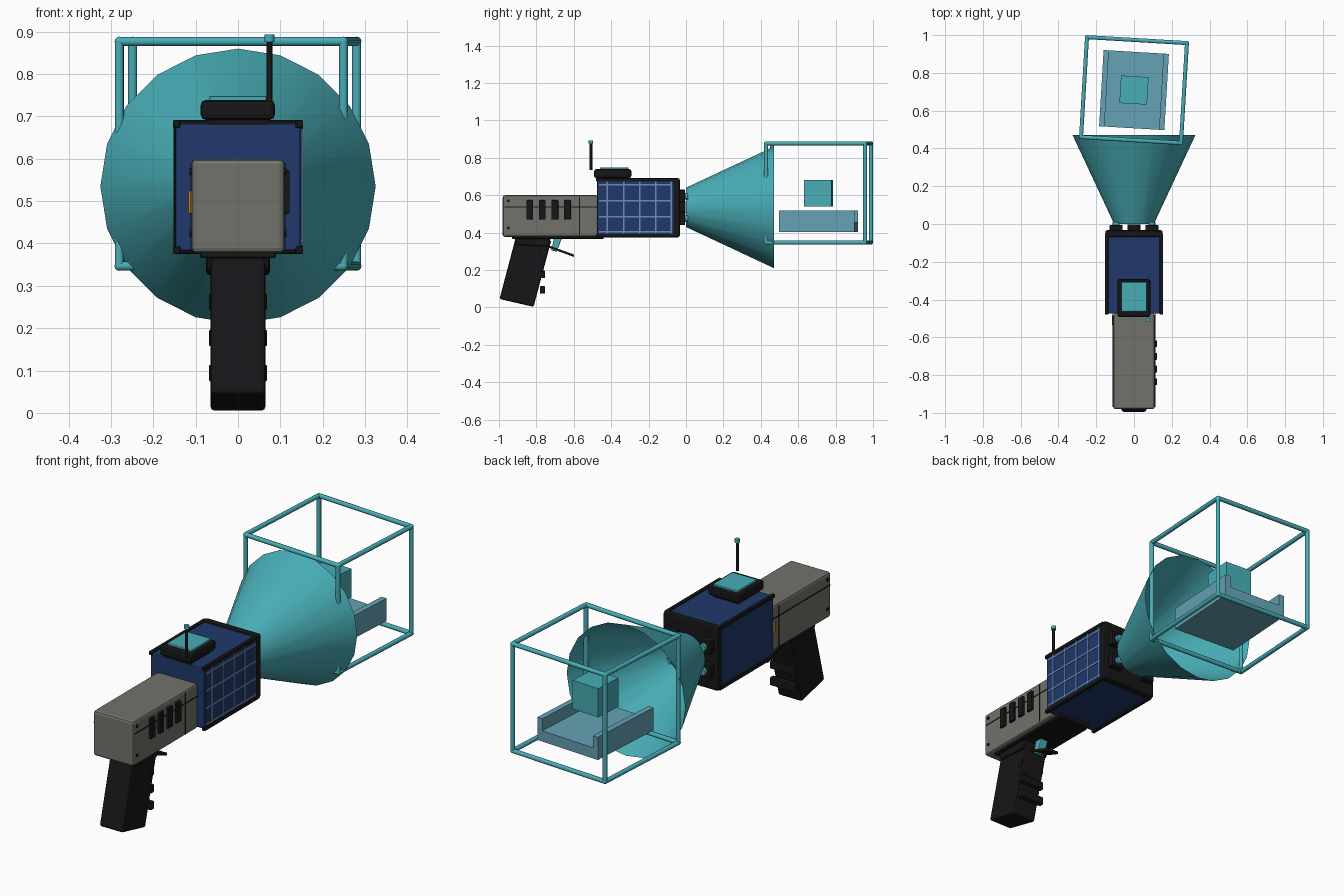
import bpy, bmesh, math
from mathutils import Vector, Matrix

if "Cube" in bpy.data.objects:
    bpy.data.objects.remove(bpy.data.objects["Cube"])


def mat(name, r, g, b):
    m = bpy.data.materials.new(name)
    m.diffuse_color = (r, g, b, 1)
    m.use_nodes = True
    m.node_tree.nodes["Principled BSDF"].inputs["Base Color"].default_value = m.diffuse_color
    return m


TEAL = mat("teal", .065, .42, .47)
NAVY = mat("navy", .014, .04, .15)
GREY = mat("warm_grey", .17, .17, .15)
BLACK = mat("black", .008, .008, .009)
LINE = mat("pale_blue", .16, .27, .50)
STEEL = mat("steel_blue", .13, .36, .46)
AMBER = mat("amber", .55, .25, .01)


def finish(bm, name, material, bevel=0, smooth=False):
    bmesh.ops.recalc_face_normals(bm, faces=bm.faces)
    me = bpy.data.meshes.new(name)
    bm.to_mesh(me)
    bm.free()
    ob = bpy.data.objects.new(name, me)
    bpy.context.collection.objects.link(ob)
    me.materials.append(material)
    if bevel:
        mod = ob.modifiers.new("bevel", 'BEVEL')
        mod.width, mod.segments = bevel, 2
    if smooth:
        bpy.ops.object.select_all(action='DESELECT')
        ob.select_set(True)
        bpy.context.view_layer.objects.active = ob
        bpy.ops.object.shade_smooth_by_angle(angle=math.radians(40))
    return ob


def add_box(bm, x, y, z, matrix=Matrix()):
    c = Vector([(a[0] + a[1]) / 2 for a in (x, y, z)])
    s = [a[1] - a[0] for a in (x, y, z)]
    bmesh.ops.create_cube(bm, size=1, matrix=matrix @ Matrix.Translation(c) @ Matrix.Diagonal((*s, 1)))


def boxes(name, material, items, bevel=0, matrix=Matrix()):
    bm = bmesh.new()
    for it in items:
        add_box(bm, *it, matrix)
    return finish(bm, name, material, bevel)


def prism(name, material, pts, half, bevel=0):
    """Side profile in (y, z), extruded across x."""
    bm = bmesh.new()
    f = bm.faces.new([bm.verts.new((-half, y, z)) for y, z in pts])
    ext = bmesh.ops.extrude_face_region(bm, geom=[f])
    bmesh.ops.translate(bm, vec=(2 * half, 0, 0),
                        verts=[v for v in ext["geom"] if isinstance(v, bmesh.types.BMVert)])
    return finish(bm, name, material, bevel)


def add_rod(bm, a, b, r, n=12):
    a, b = Vector(a), Vector(b)
    rot = (b - a).to_track_quat('Z', 'Y').to_matrix().to_4x4()
    bmesh.ops.create_cone(bm, cap_ends=True, segments=n, radius1=r, radius2=r, depth=(b - a).length,
                          matrix=Matrix.Translation((a + b) / 2) @ rot)


def rods(name, material, items, r, n=12):
    bm = bmesh.new()
    for a, b in items:
        add_rod(bm, a, b, r, n)
    return finish(bm, name, material, smooth=True)


# Rear housing with seams, vents, screws and side switch
boxes("rear_housing", GREY, [((-.11, .11), (-.98, -.47), (.377, .60))], .012)
boxes("housing_seams", BLACK, [((s * .1115 - .001, s * .1115 + .001), y, z) for s in (-1, 1)
      for y, z in (((-.97, -.47), (.535, .540)), ((-.572, -.567), (.385, .59)))])
boxes("side_vents", BLACK, [((.105, .122), (y, y + .036), (.47, .573))
      for y in (-.853, -.786, -.719, -.652)], .003)
rods("housing_screws", BLACK, [((s * .108, -.95, z), (s * .114, -.95, z))
     for s in (-1, 1) for z in (.425, .57)], .008)
boxes("side_switch", AMBER, [((-.117, -.105), (-.535, -.485), (.47, .525))], .002)

# Grip, finger ridges, underside rail, trigger
prism("grip", BLACK, [(-.997, .045), (-.815, .003), (-.72, .36), (-.91, .375)], .065, .010)
boxes("finger_ridges", BLACK, [((-.069, .069), (-.781, -.753), (z - .02, z + .02))
      for z in (.094, .177, .262)], .005)
prism("grip_collar", BLACK, [(-.92, .385), (-.905, .335), (-.735, .325), (-.72, .385)], .075, .008)
boxes("underside_rail", BLACK, [((-.09, .09), (-.93, -.44), (.366, .388))], .005)
prism("trigger", TEAL, [(-.72, .305), (-.69, .298), (-.662, .375), (-.705, .375)], .022, .004)
prism("trigger_guard", BLACK, [(-.75, .325), (-.60, .270), (-.60, .283), (-.75, .338)], .03)

# Main body, corner rails and end plate
boxes("main_body", NAVY, [((-.147, .147), (-.475, -.06), (.383, .683))], .004)
boxes("corner_rails", BLACK, [((x - .009, x + .009), (-.48, -.05), (z - .009, z + .009))
      for x in (-.145, .145) for z in (.384, .682)], .003)
boxes("front_plate", BLACK, [((-.152, .152), (-.07, -.033), (.375, .691))], .010)

# Gridded panel on the right side
boxes("side_panel", NAVY, [((.146, .150), (-.465, -.075), (.395, .672))])
boxes("panel_grid", LINE,
      [((.149, .153), (y - .004, y + .004), (.395, .672)) for y in (-.42, -.333, -.247, -.163, -.08)]
      + [((.149, .153), (-.465, -.075), (z - .004, z + .004)) for z in (.405, .485, .57, .655)])

# Screen unit and antenna
boxes("screen_base", BLACK, [((-.07, .07), (-.475, -.31), (.68, .70))])
boxes("screen_case", BLACK, [((-.088, .087), (-.492, -.292), (.692, .739))], .012)
boxes("screen", TEAL, [((-.067, .067), (-.46, -.308), (.73, .748))], .002)
rods("antenna", BLACK, [((.074, -.508, .735), (.074, -.508, .88))], .007)
rods("antenna_tip", TEAL, [((.074, -.508, .876), (.074, -.508, .893))], .012)

# Emitter prongs
prongs = [(x, z) for x in (-.095, .095) for z in (.475, .595)]
boxes("emitter_mounts", BLACK, [((x - .035, x + .035), (-.04, -.005), (z - .035, z + .035))
      for x, z in prongs], .006)
rods("emitter_core", BLACK, [((0, -.04, .535), (0, -.003, .535))], .035, 16)
rods("emitter_tips", TEAL, [((x, -.01, z), (x, .01, z)) for x, z in prongs], .018)

# Open projection cone
bm = bmesh.new()
bmesh.ops.create_cone(bm, cap_ends=False, segments=20, radius1=.105, radius2=.325, depth=.47,
                      matrix=Matrix.Translation((0, .235, .535)) @ Matrix.Rotation(-math.pi / 2, 4, 'X'))
finish(bm, "projection_cone", TEAL, smooth=True)

# Wire cube, tray and floating block, all slightly turned
turn = Matrix.Translation((0, .709, .612)) @ Matrix.Rotation(math.radians(-3.4), 4, 'Z')
h = .265
bars, corners = [], []
for i in (-h, h):
    for j in (-h, h):
        bars += [((-h, i, j), (h, i, j)), ((i, -h, j), (i, h, j)), ((i, j, -h), (i, j, h))]
        corners += [(i, j, -h), (i, j, h)]
bm = bmesh.new()
for a, b in bars:
    add_rod(bm, a, b, .011, 10)
for c in corners:
    bmesh.ops.create_icosphere(bm, subdivisions=2, radius=.0115, matrix=Matrix.Translation(c))
bm.transform(turn)
finish(bm, "wire_cube", TEAL, smooth=True)
boxes("tray", STEEL, [((-.173, .173), (-.202, .202), (-.208, -.155)),
                      ((-.173, -.145), (-.202, .202), (-.156, -.095)),
                      ((.145, .173), (-.202, .202), (-.156, -.095))], 0, turn)
boxes("floating_block", TEAL, [((-.073, .073), (-.073, .073), (-.073, .070))], 0, turn)
